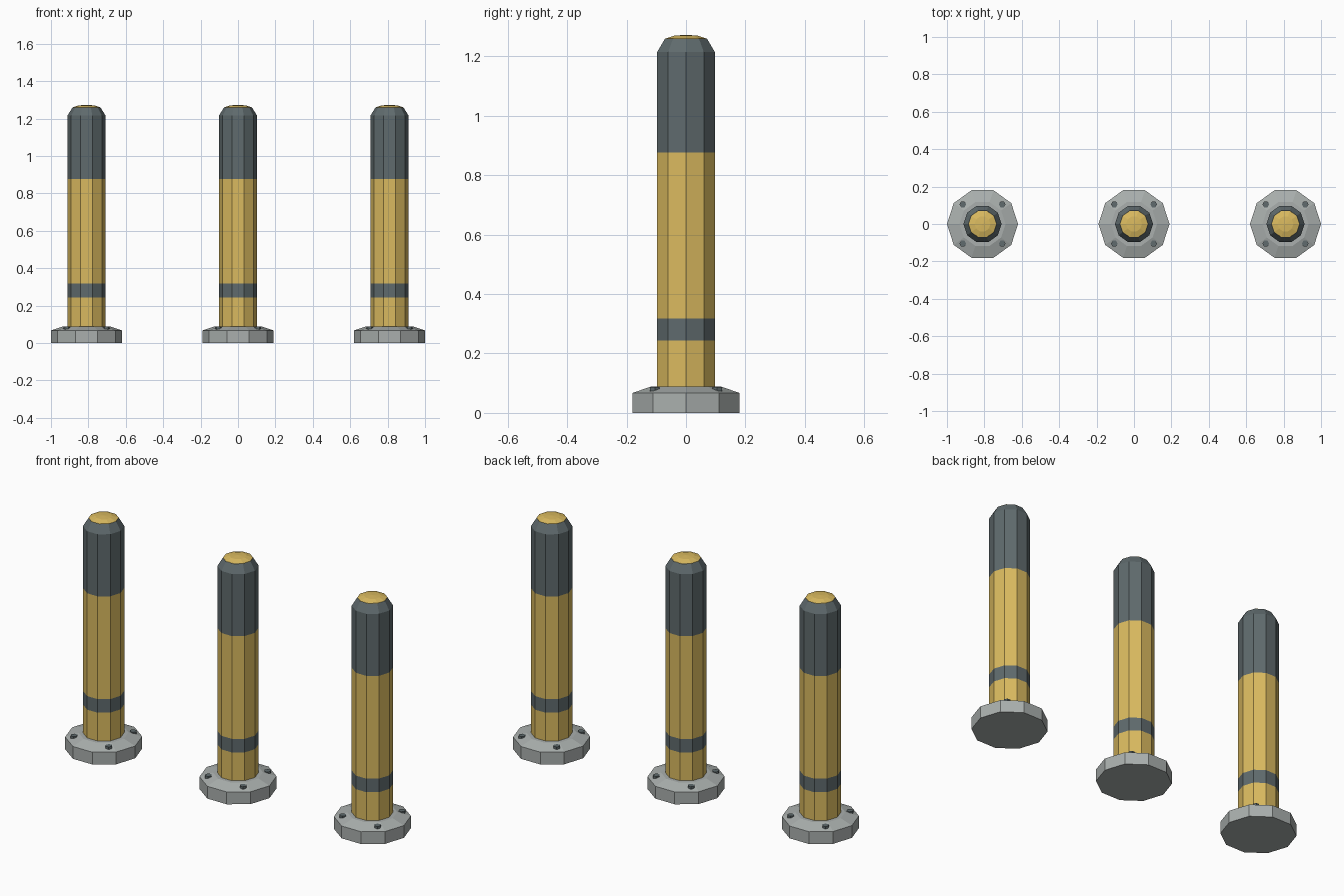
import bpy, bmesh, math

if "Cube" in bpy.data.objects:
    bpy.data.objects.remove(bpy.data.objects["Cube"])


def material(name, rgb):
    m = bpy.data.materials.new(name)
    m.diffuse_color = (*rgb, 1)
    m.use_nodes = True
    m.node_tree.nodes["Principled BSDF"].inputs["Base Color"].default_value = m.diffuse_color
    return m


GOLD = material("warm yellow paint", (0.70, 0.49, 0.115))
DARK = material("dark slate paint", (0.115, 0.145, 0.153))
GREY = material("grey metal", (0.40, 0.43, 0.42))


def lathe(name, profile, mats, centre, sides=10, rule=lambda z: 0):
    """Revolve (radius, z) points; a zero radius ends in a point, otherwise the end is capped."""
    bm = bmesh.new()
    rings = []
    for r, z in profile:
        n = sides if r > 0 else 1
        rings.append([bm.verts.new((r * math.cos(2 * math.pi * i / sides),
                                    r * math.sin(2 * math.pi * i / sides), z))
                      for i in range(n)])
    for a, b in zip(rings, rings[1:]):
        for i in range(sides):
            j = (i + 1) % sides
            quad = [a[i], a[j], b[j], b[i]] if len(b) > 1 else [a[i], a[j], b[0]]
            bm.faces.new(quad)
    bm.faces.new(rings[0][::-1])
    if len(rings[-1]) > 1:
        bm.faces.new(rings[-1])
    for f in bm.faces:
        f.material_index = rule(f.calc_center_median().z)
    bmesh.ops.recalc_face_normals(bm, faces=bm.faces)
    me = bpy.data.meshes.new(name)
    bm.to_mesh(me)
    bm.free()
    for m in mats:
        me.materials.append(m)
    ob = bpy.data.objects.new(name, me)
    ob.location = centre
    bpy.context.collection.objects.link(ob)
    return ob


def post_colour(z):
    return 1 if 0.243 < z < 0.317 or z > 0.877 else 0


for side, x in (("left", -0.81), ("middle", 0), ("right", 0.81)):
    # Bevelled floor flange
    lathe(side + "_base", [(0.19, 0), (0.19, 0.067), (0.123, 0.089)], [GREY], (x, 0, 0))
    # Banded post with tapered shoulder
    lathe(side + "_post", [(0.102, 0.08), (0.102, 0.243), (0.102, 0.317), (0.102, 0.877),
                           (0.102, 1.215), (0.075, 1.259)],
          [GOLD, DARK], (x, 0, 0), rule=post_colour)
    # Shallow domed cap
    lathe(side + "_cap", [(0.075, 1.256), (0.074, 1.260), (0.042, 1.270), (0, 1.273)],
          [GOLD], (x, 0, 0))
    # Four flange bolts
    for sx in (-1, 1):
        for sy in (-1, 1):
            lathe(side + "_bolt", [(0.018, 0.065), (0.018, 0.087)], [DARK],
                  (x + sx * 0.105, sy * 0.105, 0), sides=6)
